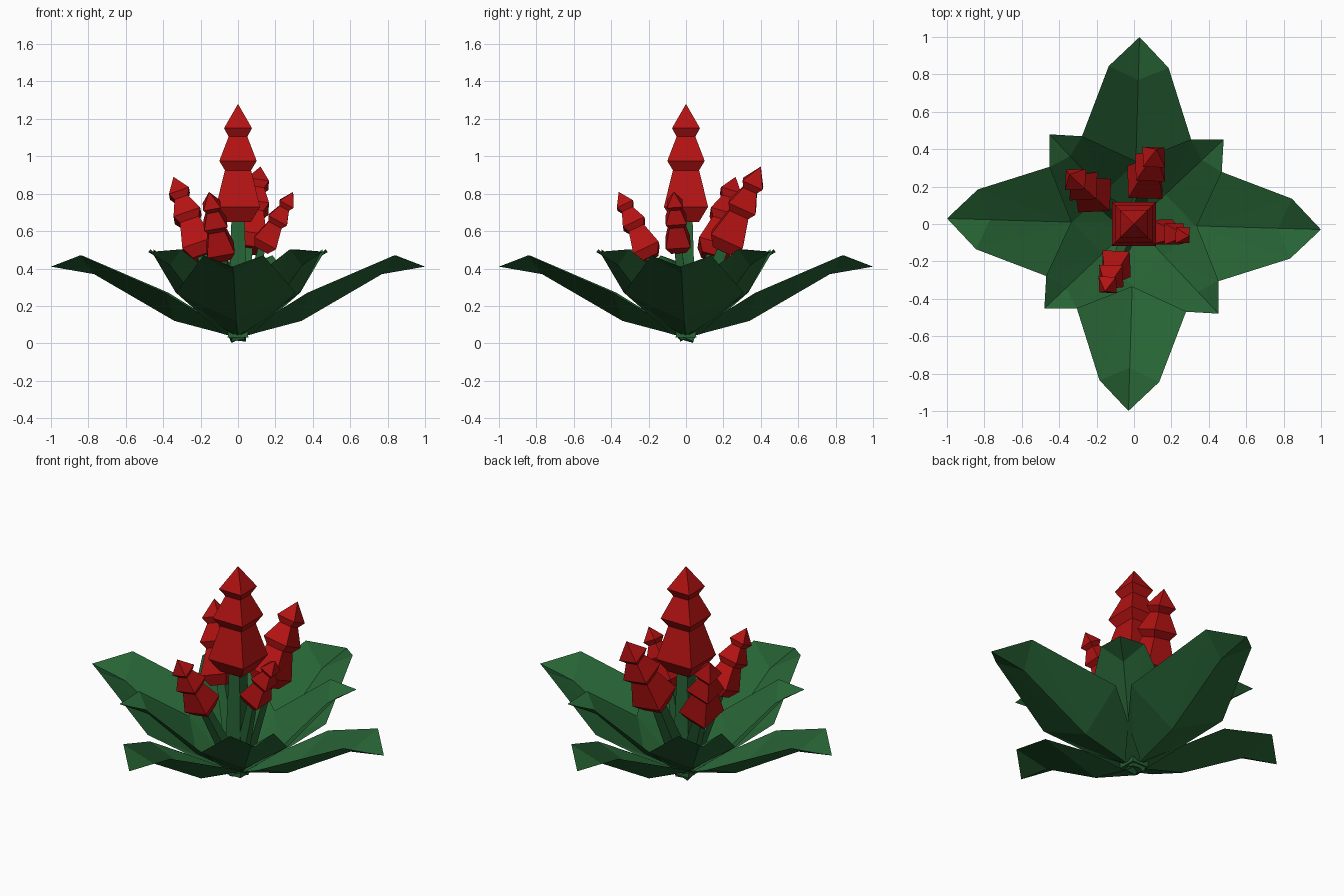
import bpy
import bmesh
import math
from mathutils import Matrix, Vector

cube = bpy.data.objects.get("Cube")
if cube:
    bpy.data.objects.remove(cube, do_unlink=True)


def make_material(name, color):
    mat = bpy.data.materials.new(name)
    mat.use_nodes = True
    mat.diffuse_color = color
    mat.node_tree.nodes["Principled BSDF"].inputs["Base Color"].default_value = color
    return mat


leaf_green = make_material("leaf green", (0.02, 0.125, 0.035, 1))
petal_red = make_material("petal red", (0.45, 0.006, 0.006, 1))


def finish(bm, name, mat, matrix):
    mesh = bpy.data.meshes.new(name)
    bmesh.ops.recalc_face_normals(bm, faces=bm.faces)
    bm.to_mesh(mesh)
    bm.free()
    mesh.materials.append(mat)
    obj = bpy.data.objects.new(name, mesh)
    obj.matrix_world = matrix
    bpy.context.collection.objects.link(obj)
    return obj


ROOT = Vector((0, 0, 0.03))

# Leaf outline: folded midrib and raised edges, ending in a drooping tip
MIDRIB = [(0, 0), (0.34, 0.09), (0.77, 0.34)]
EDGE = [(0.02, 0.08, 0.02), (0.38, 0.32, 0.24), (0.84, 0.16, 0.44)]
TIP = (1, 0, 0.38)


def leaf(name, angle, lift=0.0, size=1.0):
    bm = bmesh.new()
    mid = [bm.verts.new((x, 0, z)) for x, z in MIDRIB]
    tip = bm.verts.new(TIP)
    for side in (1, -1):
        rim = [bm.verts.new((x, side * y, z)) for x, y, z in EDGE]
        for i in range(2):
            bm.faces.new((mid[i], mid[i + 1], rim[i + 1]))
            bm.faces.new((mid[i], rim[i + 1], rim[i]))
        bm.faces.new((mid[2], tip, rim[2]))
    matrix = (Matrix.Translation(ROOT)
              @ Matrix.Rotation(math.radians(angle), 4, "Z")
              @ Matrix.Rotation(math.radians(-lift), 4, "Y")
              @ Matrix.Scale(size, 4))
    finish(bm, name, leaf_green, matrix)


for i in range(4):
    leaf(f"outer_leaf_{i + 1}", 90 * i - 1.7)
    leaf(f"inner_leaf_{i + 1}", 90 * i + 43.3, lift=14, size=0.75)


# Square stacked solid from (half width, height) rings
def square_tower(name, rings, mat, matrix):
    bm = bmesh.new()
    loops = []
    for w, z in rings:
        loops.append([bm.verts.new((sx * w, sy * w, z))
                      for sx, sy in ((-1, -1), (1, -1), (1, 1), (-1, 1))])
    for low, high in zip(loops, loops[1:]):
        for k in range(4):
            n = (k + 1) % 4
            bm.faces.new((low[k], low[n], high[n], high[k]))
    bm.faces.new(loops[0][::-1])
    bm.faces.new(loops[-1])
    bmesh.ops.remove_doubles(bm, verts=bm.verts, dist=0.0005)
    finish(bm, name, mat, matrix)


BLOOM = [(0.07, 0), (0.118, 0.08), (0.07, 0.275), (0.1, 0.325),
         (0.05, 0.455), (0.075, 0.5), (0, 0.63)]


def flower(name, base, apex):
    base, apex = Vector(base), Vector(apex)
    axis = apex - base
    size = axis.length / BLOOM[-1][1]
    turn = Vector((0, 0, 1)).rotation_difference(axis).to_matrix().to_4x4()
    square_tower(name + "_bloom", BLOOM, petal_red,
                 Matrix.Translation(base) @ turn @ Matrix.Scale(size, 4))
    # Stem from the root into the bloom
    rise = base - ROOT
    turn = Vector((0, 0, 1)).rotation_difference(rise).to_matrix().to_4x4()
    square_tower(name + "_stem",
                 [(0.055 * size, 0), (0.035 * size, rise.length + 0.02)],
                 leaf_green, Matrix.Translation(ROOT) @ turn)


flower("centre", (0, 0, 0.65), (0, 0, 1.28))
flower("front", (-0.085, -0.19, 0.455), (-0.155, -0.36, 0.81))
flower("left", (0.125, -0.04, 0.5), (0.295, -0.065, 0.81))
flower("back", (0.05, 0.195, 0.5), (0.12, 0.4, 0.945))
flower("right", (-0.19, 0.135, 0.46), (-0.345, 0.265, 0.89))
